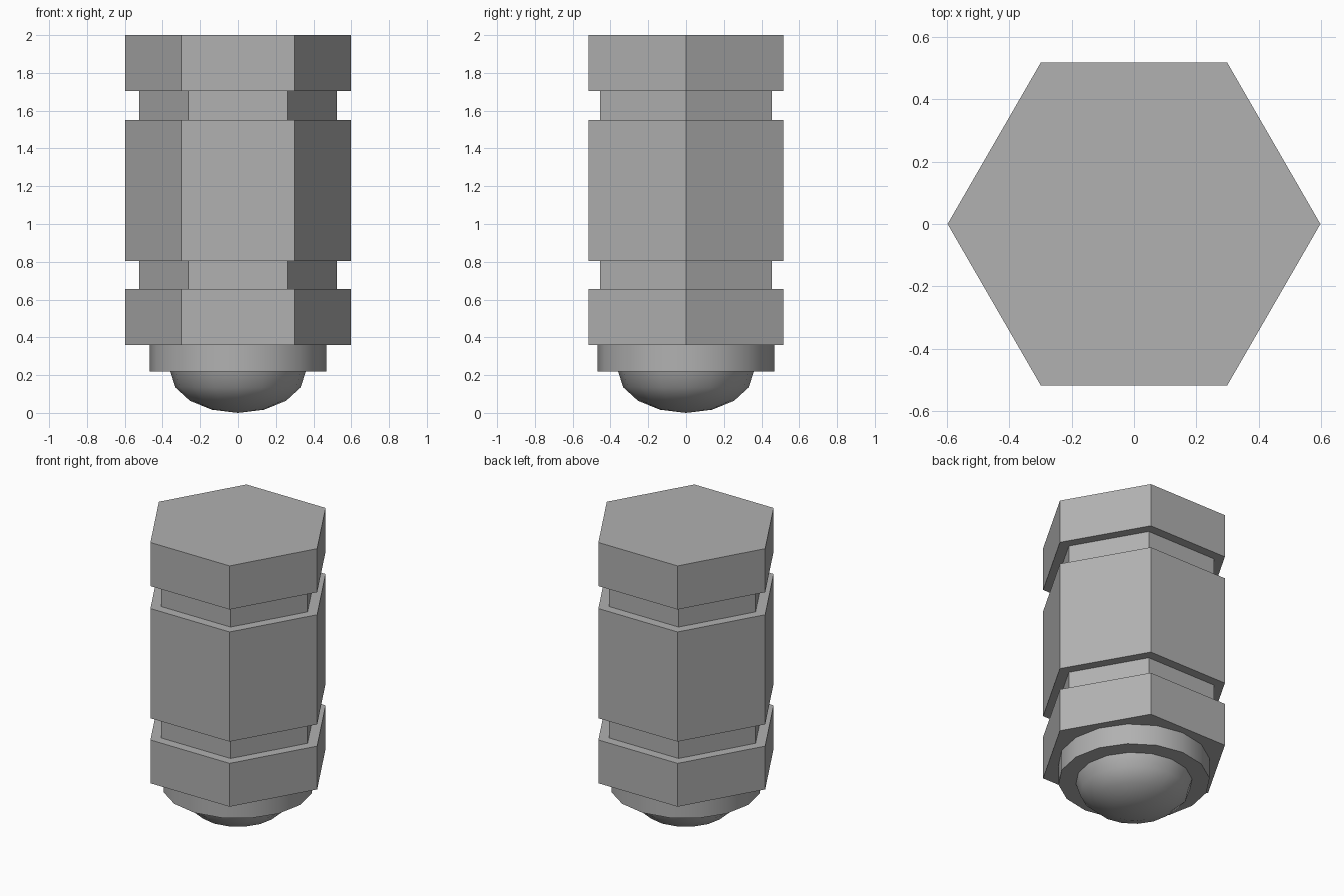
import bpy, bmesh
from math import cos, sin, pi, radians

if "Cube" in bpy.data.objects:
    bpy.data.objects.remove(bpy.data.objects["Cube"])

# Mid-grey finish shared by all parts
grey = bpy.data.materials.new("dark_grey")
grey.diffuse_color = (0.44, 0.44, 0.44, 1.0)
grey.use_nodes = True
grey.node_tree.nodes["Principled BSDF"].inputs["Base Color"].default_value = grey.diffuse_color


def lathe(name, profile, sides):
    """Closed solid from (radius, z) rings listed bottom to top; radius 0 makes a pole."""
    bm = bmesh.new()
    rings = []
    for r, z in profile:
        n = sides if r > 0 else 1
        rings.append([bm.verts.new((r * cos(2 * pi * i / sides), r * sin(2 * pi * i / sides), z))
                      for i in range(n)])
    for a, b in zip(rings, rings[1:]):
        for i in range(sides):
            j = (i + 1) % sides
            if len(a) == 1:
                bm.faces.new((a[0], b[j], b[i]))
            else:
                bm.faces.new((a[i], a[j], b[j], b[i]))
    for ring in (rings[0], rings[-1]):
        if len(ring) > 1:
            bm.faces.new(ring)
    bmesh.ops.recalc_face_normals(bm, faces=bm.faces[:])
    mesh = bpy.data.meshes.new(name)
    bm.to_mesh(mesh)
    bm.free()
    mesh.materials.append(grey)
    ob = bpy.data.objects.new(name, mesh)
    bpy.context.collection.objects.link(ob)
    bpy.ops.object.select_all(action='DESELECT')
    ob.select_set(True)
    bpy.context.view_layer.objects.active = ob
    bpy.ops.object.shade_smooth_by_angle(angle=radians(30))
    return ob


# Hexagonal body with two recessed grooves
R, G = 0.597, 0.525
body = [(R, 0.36)]
for low, high in ((0.655, 0.803), (1.55, 1.703)):
    body += [(R, low), (G, low), (G, high), (R, high)]
body.append((R, 2.0))
lathe("hex_body", body, 6)

# Round collar under the body
lathe("collar", [(0.468, 0.22), (0.468, 0.36)], 16)

# Flattened dome at the bottom
dome = [(0.0, 0.0)]
dome += [(0.36 * cos(a), 0.22 - 0.22 * sin(a)) for a in (radians(22.5 * k) for k in (3, 2, 1, 0))]
lathe("bottom_dome", dome, 16)
